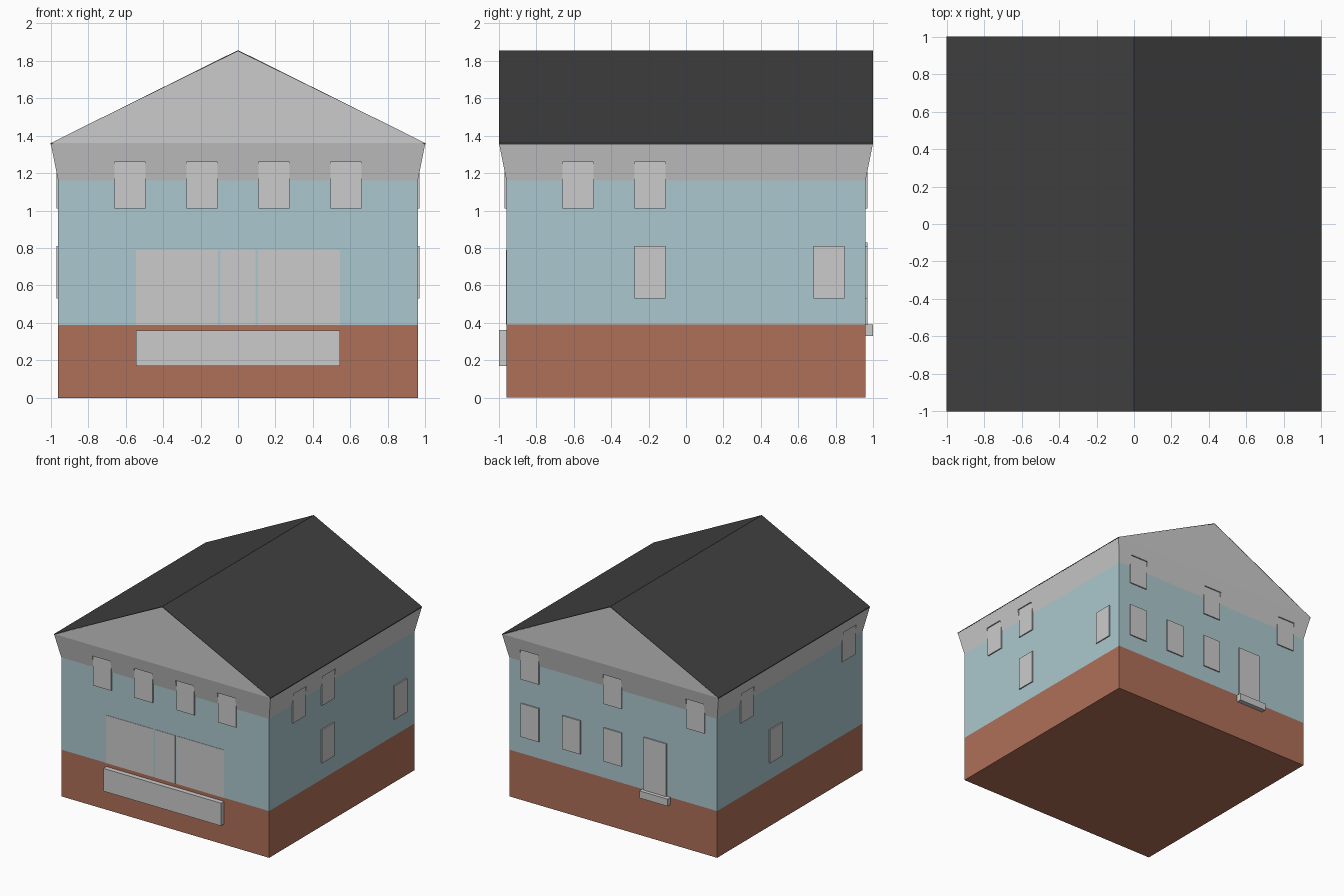
import bpy, bmesh

if "Cube" in bpy.data.objects:
    bpy.data.objects.remove(bpy.data.objects["Cube"])

W = 0.96      # half width of the walls
E = 1.0       # half width at the eaves


def material(name, rgb):
    m = bpy.data.materials.new(name)
    m.diffuse_color = (*rgb, 1)
    m.use_nodes = True
    m.node_tree.nodes["Principled BSDF"].inputs["Base Color"].default_value = m.diffuse_color
    return m


BRICK = material("brick", (0.43, 0.16, 0.10))
TEAL = material("teal_siding", (0.41, 0.58, 0.62))
SLATE = material("slate", (0.05, 0.05, 0.05))


def make(name, bm, mat=None):
    bmesh.ops.recalc_face_normals(bm, faces=bm.faces)
    me = bpy.data.meshes.new(name)
    bm.to_mesh(me)
    bm.free()
    ob = bpy.data.objects.new(name, me)
    bpy.context.collection.objects.link(ob)
    if mat:
        me.materials.append(mat)
    return ob


def add_box(bm, lo, hi):
    verts = bmesh.ops.create_cube(bm, size=1)["verts"]
    for v in verts:
        for i in range(3):
            v.co[i] = lo[i] if v.co[i] < 0 else hi[i]
    return verts


def box(name, lo, hi, mat=None):
    bm = bmesh.new()
    add_box(bm, lo, hi)
    return make(name, bm, mat)


def prism(name, profile, mat=None):
    """Extrude an x-z outline along the full depth of the roof."""
    bm = bmesh.new()
    face = bm.faces.new([bm.verts.new((x, -E, z)) for x, z in profile])
    ext = bmesh.ops.extrude_face_region(bm, geom=[face])["geom"]
    bmesh.ops.translate(bm, vec=(0, 2 * E, 0),
                        verts=[v for v in ext if isinstance(v, bmesh.types.BMVert)])
    return make(name, bm, mat)


def wall_span(side, u, w, z0, z1, near, far):
    """Box corners for a panel centred at u on one of the four walls."""
    sign = -1 if side in ("front", "left") else 1
    d = sorted((sign * near, sign * far))
    if side in ("front", "back"):
        return (u - w / 2, d[0], z0), (u + w / 2, d[1], z1)
    return (d[0], u - w / 2, z0), (d[1], u + w / 2, z1)


# Brick base and siding
box("brick_base", (-W, -W, 0), (W, W, 0.39), BRICK)
box("siding", (-W, -W, 0.39), (W, W, 1.16), TEAL)

# Flared band under the eaves
bm = bmesh.new()
for v in add_box(bm, (-W, -W, 1.16), (W, W, 1.36)):
    if v.co.z > 1.3:
        v.co.x *= E / W
        v.co.y *= E / W
flare = make("flared_band", bm)

# Gable block and thin roof skin
prism("gable", [(-E, 1.36), (E, 1.36), (0, 1.85)])
prism("roof", [(-E, 1.352), (0, 1.848), (E, 1.352), (E, 1.36), (0, 1.856), (-E, 1.36)], SLATE)

# Windows: upper ones also notch the flared band
UPPER = {"front": (-0.577, -0.192, 0.192, 0.577), "back": (-0.765, 0, 0.765),
         "right": (-0.577, -0.192), "left": (0.577, -0.765)}
LOWER = {"back": (0, 0.383, 0.765), "right": (-0.192, 0.765), "left": (0.192,)}
notches = bmesh.new()
for side, places in UPPER.items():
    for u in places:
        box(f"upper_window_{side}", *wall_span(side, u, 0.166, 1.01, 1.26, 0.94, 0.97))
        add_box(notches, *wall_span(side, u, 0.166, 1.01, 1.26, 0.968, 1.05))
for side, places in LOWER.items():
    for u in places:
        box(f"lower_window_{side}", *wall_span(side, u, 0.166, 0.53, 0.81, 0.94, 0.97))

cutter = make("window_notches", notches)
cutter.hide_render = True
cutter.hide_viewport = True
cut = flare.modifiers.new("notches", "BOOLEAN")
cut.operation = "DIFFERENCE"
cut.solver = "EXACT"
cut.object = cutter

# Shop window panes and the planter below
for u, w in ((-0.325, 0.437), (0, 0.186), (0.325, 0.437)):
    box("shop_window", *wall_span("front", u, w, 0.39, 0.79, 0.94, 0.963))
box("planter", *wall_span("front", 0, 1.087, 0.17, 0.36, 0.95, E))

# Back door and step
box("back_door", *wall_span("back", -0.39, 0.21, 0.39, 0.83, 0.94, 0.97))
box("door_step", *wall_span("back", -0.40, 0.26, 0.33, 0.39, 0.95, E))
